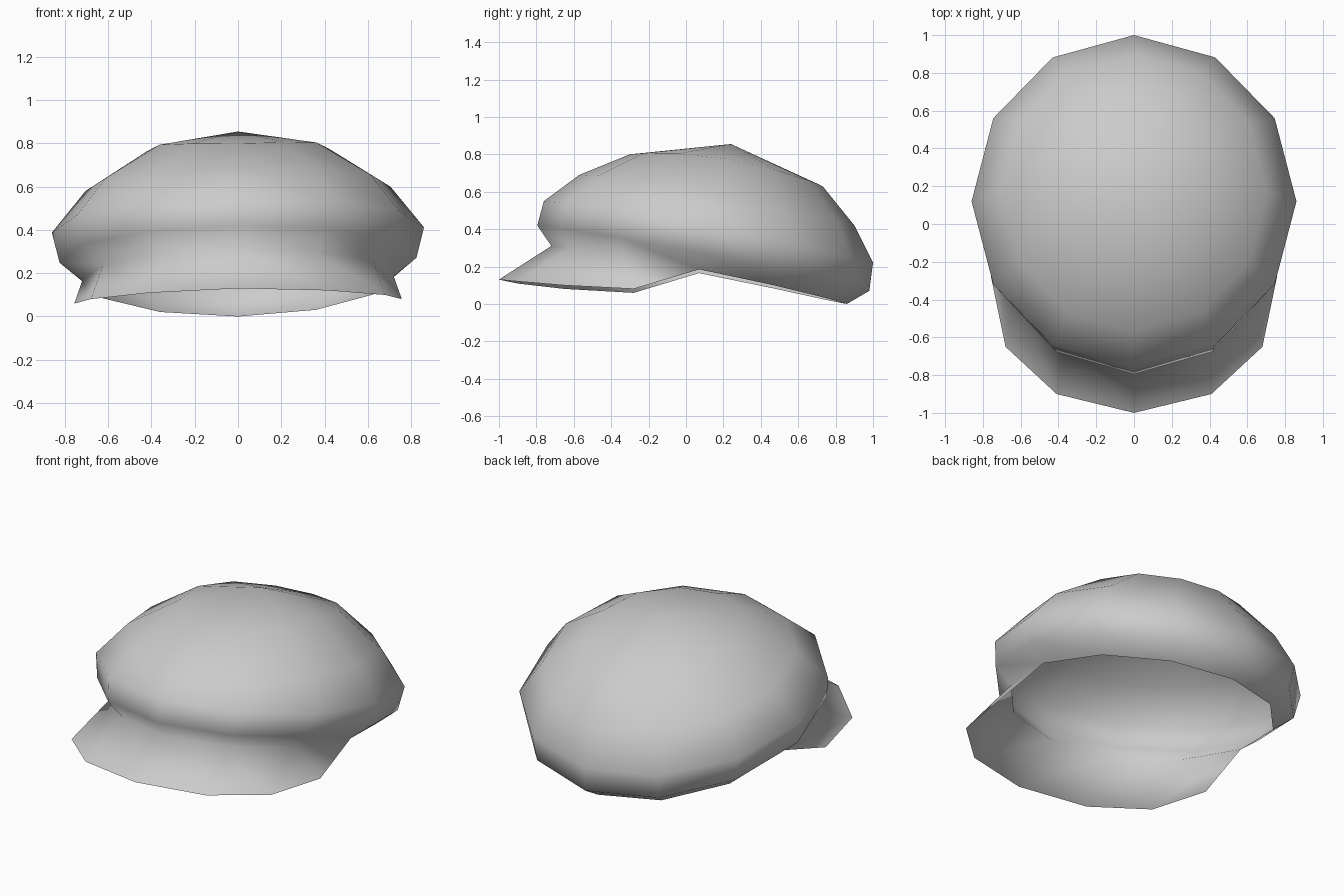
import bpy, bmesh
from math import sin, cos, pi

if "Cube" in bpy.data.objects:
    bpy.data.objects.remove(bpy.data.objects["Cube"])

SIDES = 12
ROLL = 0.014  # slight sideways lean of the cap

# Tilted crown rings: front (y, z), back (y, z), half width, side height bulge
RINGS = [
    ((-0.30, 0.80), (0.73, 0.63), 0.42, 0.055),
    ((-0.57, 0.69), (0.90, 0.42), 0.705, 0.035),
    ((-0.76, 0.55), (1.00, 0.22), 0.86, 0.015),
    ((-0.795, 0.42), (0.98, 0.07), 0.825, 0.015),
    ((-0.72, 0.31), (0.86, 0.00), 0.72, 0.02),
]

bm = bmesh.new()


def vert(x, y, z):
    return bm.verts.new((x, y, z + ROLL * x))


def ring(front, back, width, bulge):
    verts = []
    for i in range(SIDES):
        a = 2 * pi * i / SIDES            # i = 0 is the front
        t = (1 - cos(a)) / 2
        y = front[0] + (back[0] - front[0]) * t
        z = front[1] + (back[1] - front[1]) * t + bulge * sin(a) ** 2
        verts.append(vert(width * sin(a), y, z))
    return verts


# Crown: top point, rings, open underneath
apex = vert(0, 0.24, 0.855)
rings = [ring(*r) for r in RINGS]
for i in range(SIDES):
    j = (i + 1) % SIDES
    bm.faces.new((apex, rings[0][i], rings[0][j]))
    for upper, lower in zip(rings, rings[1:]):
        bm.faces.new((upper[i], lower[i], lower[j], upper[j]))

# Visor: flares from the front half of the rim and tapers into its sides
EDGE = [(0, -1.0, 0.13), (0.41, -0.90, 0.115), (0.68, -0.65, 0.09), (0.757, -0.28, 0.07)]
rim = rings[-1]
tip = vert(*EDGE[0])
for s in (1, -1):
    edge = [tip] + [vert(s * x, y, z) for x, y, z in EDGE[1:]] + [rim[3 * s]]
    for k in range(3):
        face = [rim[s * k], edge[k], edge[k + 1]]
        if k < 3:
            face.append(rim[s * (k + 1)])
        # the last strip closes to a triangle at the side of the rim
        if len(set(face)) == len(face):
            bm.faces.new(face if s > 0 else face[::-1])
    last = [rim[3 * s], edge[3], edge[4]]
    if len(set(last)) == 3:
        bm.faces.new(last)

bmesh.ops.recalc_face_normals(bm, faces=bm.faces)
if apex.normal.z < 0 or sum(f.normal.z for f in apex.link_faces) < 0:
    bmesh.ops.reverse_faces(bm, faces=bm.faces)
for f in bm.faces:
    f.smooth = True

mesh = bpy.data.meshes.new("cap")
bm.to_mesh(mesh)
bm.free()
cap = bpy.data.objects.new("cap", mesh)
bpy.context.collection.objects.link(cap)
